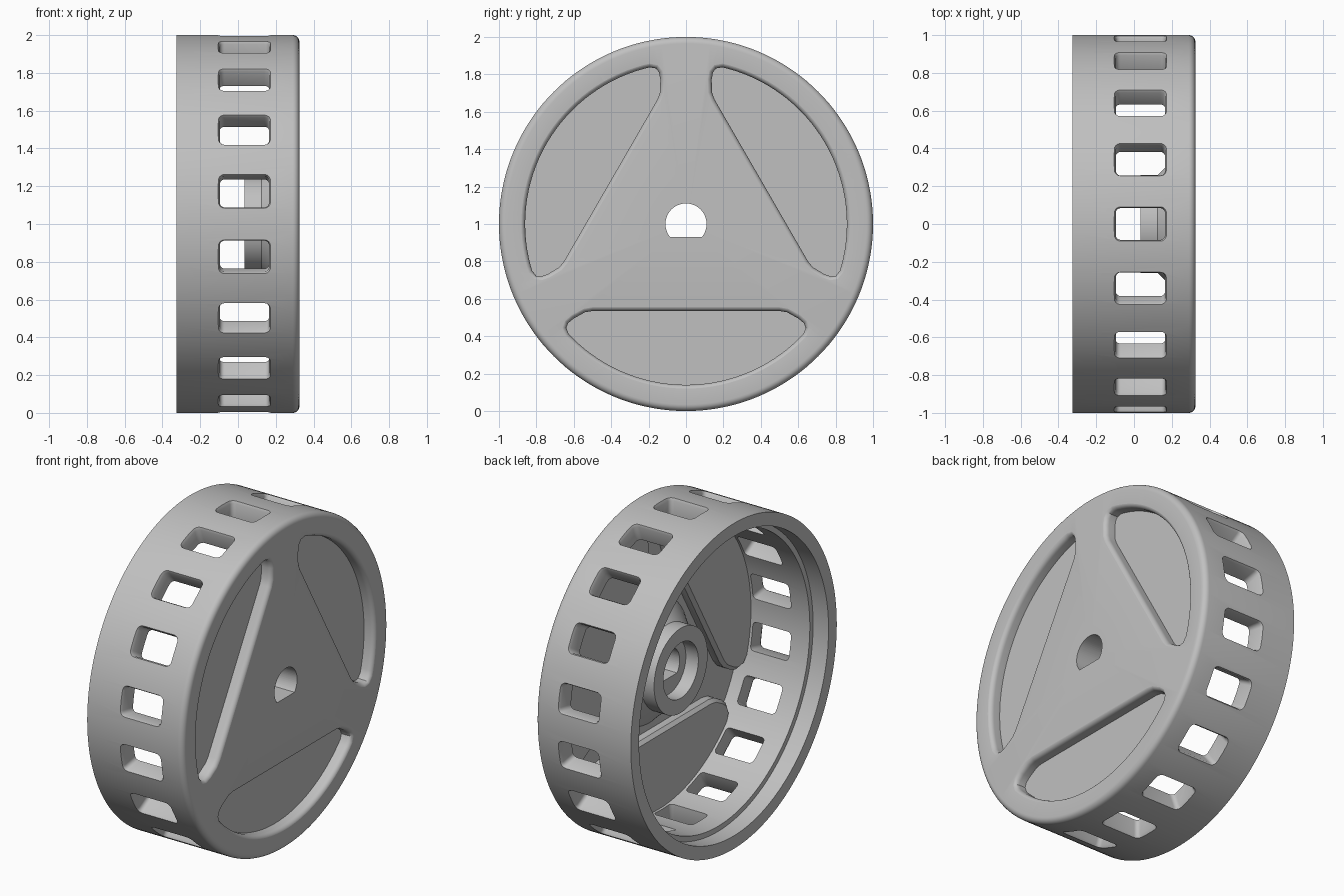
import bpy
import bmesh
from math import sin, cos, radians, pi
from mathutils import Vector

cube = bpy.data.objects.get("Cube")
if cube:
    bpy.data.objects.remove(cube, do_unlink=True)

SEGMENTS = 144

grey = bpy.data.materials.new("plain grey")
grey.use_nodes = True
grey.diffuse_color = (0.53, 0.53, 0.53, 1)
grey.node_tree.nodes["Principled BSDF"].inputs["Base Color"].default_value = grey.diffuse_color


def loft(bm, loops, ring=False):
    """Skin a row of closed loops; cap the ends or join them into a ring."""
    rows = [[bm.verts.new(p) for p in loop] for loop in loops]
    pairs = list(zip(rows, rows[1:]))
    if ring:
        pairs.append((rows[-1], rows[0]))
    else:
        bm.faces.new(rows[0])
        bm.faces.new(rows[-1])
    for a, b in pairs:
        for i in range(len(a)):
            j = (i + 1) % len(a)
            bm.faces.new((a[i], a[j], b[j], b[i]))


def make_object(name, bm):
    bmesh.ops.recalc_face_normals(bm, faces=bm.faces)
    mesh = bpy.data.meshes.new(name)
    bm.to_mesh(mesh)
    bm.free()
    obj = bpy.data.objects.new(name, mesh)
    obj.data.materials.append(grey)
    bpy.context.collection.objects.link(obj)
    return obj


def turn(p, angle):
    """Rotate a point about the axle, then lift the axle to its height."""
    x, y, z = p
    c, s = cos(angle), sin(angle)
    return Vector((x, y * c - z * s, y * s + z * c + 1))


def grow(outline, distance):
    """Offset a clockwise outline outwards."""
    result = []
    for i, p in enumerate(outline):
        d = (outline[(i + 1) % len(outline)] - outline[i - 1]).normalized()
        result.append(p + Vector((-d.y, d.x)) * distance)
    return result


def rounded_rectangle(half_x, half_y, radius):
    points = []
    for k, (sx, sy) in enumerate([(1, 1), (-1, 1), (-1, -1), (1, -1)]):
        for step in range(6):
            a = (k + step / 5) * pi / 2
            points.append((sx * (half_x - radius) + radius * cos(a),
                           sy * (half_y - radius) + radius * sin(a)))
    return points


# Rim, disc and flared hub as one turned section of (x, radius)
section = [(-0.325, 0.92), (-0.22, 0.92), (-0.22, 0.888), (0.245, 0.888),
           (0.245, 0.375), (0.125, 0.26), (0.035, 0.26), (0.035, 0.17),
           (0.12, 0.17), (0.12, 0.05), (0.325, 0.05)]
EDGE = 0.035
for step in range(7):
    a = step / 6 * pi / 2
    section.append((0.325 - EDGE + EDGE * cos(a), 1 - EDGE + EDGE * sin(a)))
section.append((-0.325, 1.0))
bm = bmesh.new()
loft(bm, [[turn((x, r, 0), 2 * pi * i / SEGMENTS) for x, r in section]
          for i in range(SEGMENTS)], ring=True)
wheel = make_object("wheel", bm)

# Outline of a face pocket: straight chord, blunt corners, arc along the rim
corner = [(0.50, -0.465), (0.54, -0.472), (0.60, -0.505), (0.63, -0.53),
          (0.64, -0.555), (0.628, -0.587)]
arc = [(0.86 * cos(radians(a)), 0.86 * sin(radians(a))) for a in range(-45, -91, -3)]
half = [Vector(p) for p in corner + arc]
pocket = half + [Vector((-p.x, p.y)) for p in reversed(half[:-1])]


def pocket_loops(levels, angle):
    return [[turn((x, p.x, p.y), angle) for p in grow(pocket, d)] for x, d in levels]


# Raised backs of the pockets inside the wheel
bm = bmesh.new()
for k in range(3):
    loft(bm, pocket_loops([(0.18, 0.03), (0.20, 0.05), (0.285, 0.05)], k * 2 * pi / 3))
backs = make_object("pocket_backs", bm)

# Cutter: pockets with rounded lips
bm = bmesh.new()
lip = [(0.296 + 0.03 * sin(t * pi / 12), 0.027 * (1 - cos(t * pi / 12))) for t in range(7)]
levels = [(0.255, 0)] + lip + [(0.4, 0.027)]
for k in range(3):
    loft(bm, pocket_loops(levels, k * 2 * pi / 3))

# Cutter: rim windows with bevelled mouths
for k in range(18):
    loops = []
    for r, extra in [(0.8, 0), (0.982, 0), (1.022, 0.02)]:
        shape = rounded_rectangle(0.13 + extra, 0.084 + extra, 0.025 + extra)
        loops.append([turn((0.034 + u, r, v), radians(10 + 20 * k)) for u, v in shape])
    loft(bm, loops)

# Cutter: axle hole with one flat side
BORE, FLAT = 0.11, -0.07
ring = [(BORE * cos(i * pi / 32), BORE * sin(i * pi / 32)) for i in range(64)]
ring = [(y, z) for y, z in ring if z > FLAT]
flat_y = (BORE ** 2 - FLAT ** 2) ** 0.5
start = next(i for i in range(len(ring)) if ring[i][0] < 0 and ring[i][1] < 0 and
             ring[(i + 1) % len(ring)][0] > 0)
ring = ring[:start + 1] + [(-flat_y, FLAT), (flat_y, FLAT)] + ring[start + 1:]
loft(bm, [[turn((x, y, z), 0) for y, z in ring] for x in (0.06, 0.4)])
cutter = make_object("cutter", bm)

# Join the backs, cut the openings and keep the result as plain mesh
for helper, operation in ((backs, 'UNION'), (cutter, 'DIFFERENCE')):
    helper.hide_render = True
    mod = wheel.modifiers.new(operation, 'BOOLEAN')
    mod.operation = operation
    mod.solver = 'EXACT'
    mod.object = helper
bpy.context.view_layer.update()
graph = bpy.context.evaluated_depsgraph_get()
result = bpy.data.meshes.new_from_object(wheel.evaluated_get(graph))
wheel.modifiers.clear()
wheel.data = result
for helper in (backs, cutter):
    bpy.data.objects.remove(helper, do_unlink=True)
result.materials.clear()
result.materials.append(grey)
for face in result.polygons:
    face.material_index = 0

# Smooth shading with crisp edges
bpy.ops.object.select_all(action='DESELECT')
wheel.select_set(True)
bpy.context.view_layer.objects.active = wheel
bpy.ops.object.shade_smooth_by_angle(angle=radians(30))
